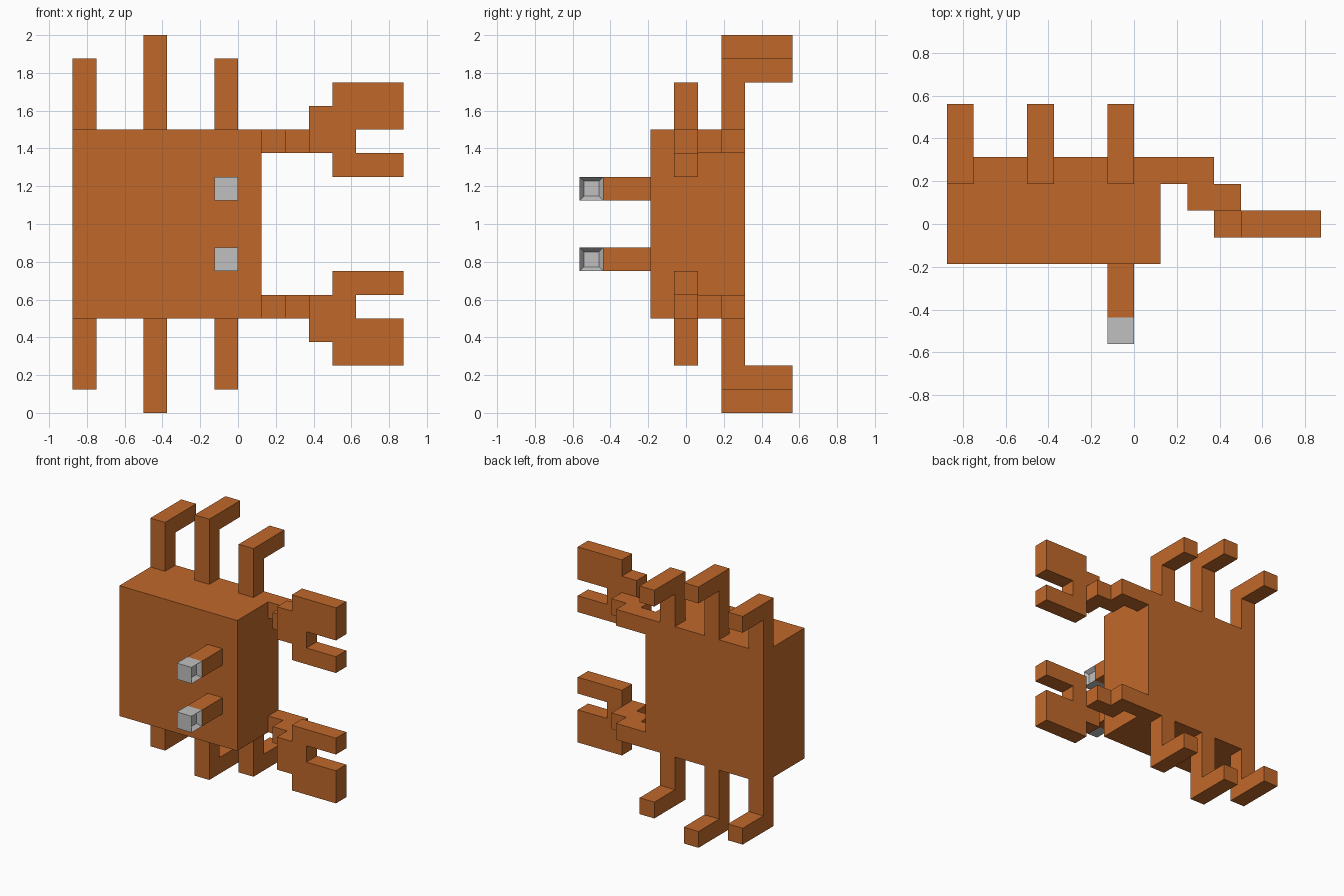
import bpy
import bmesh
from mathutils import Vector

cube = bpy.data.objects.get("Cube")
if cube:
    bpy.data.objects.remove(cube)

U = 0.125  # size of one block; the shape is symmetric about z = 1


def material(name, rgb):
    m = bpy.data.materials.new(name)
    m.use_nodes = True
    m.diffuse_color = (*rgb, 1)
    m.node_tree.nodes["Principled BSDF"].inputs["Base Color"].default_value = (*rgb, 1)
    return m


shell = material("shell orange", (0.53, 0.14, 0.023))
grey = material("eye grey", (0.53, 0.53, 0.53))


def prism(name, outline, axis, lo, hi, mat, mirror=True, recess=False):
    """Extrude an outline, in block units, along an axis from lo to hi."""
    bm = bmesh.new()
    verts = []
    for point in outline:
        co = list(point)
        co.insert(axis, lo)
        verts.append(bm.verts.new(Vector(co) * U))
    face = bm.faces.new(verts)
    ext = bmesh.ops.extrude_face_region(bm, geom=[face])["geom"]
    offset = Vector()
    offset[axis] = (hi - lo) * U
    bmesh.ops.translate(bm, vec=offset, verts=[v for v in ext if isinstance(v, bmesh.types.BMVert)])
    bmesh.ops.recalc_face_normals(bm, faces=bm.faces)
    if recess:  # sunken square pupil on the +x side
        side = [f for f in bm.faces if f.normal.x > 0.9]
        bmesh.ops.inset_region(bm, faces=side, thickness=U / 4, depth=0)
        for v in side[0].verts:
            v.co.x -= U / 4
    mesh = bpy.data.meshes.new(name)
    bm.to_mesh(mesh)
    bm.free()
    mesh.materials.append(mat)
    ob = bpy.data.objects.new(name, mesh)
    ob.location.z = 1
    bpy.context.collection.objects.link(ob)
    if mirror:
        mod = ob.modifiers.new("Mirror", "MIRROR")
        mod.use_axis = (False, False, True)
    return ob


def rect(a0, b0, a1, b1):
    return [(a0, b0), (a1, b0), (a1, b1), (a0, b1)]


X, Y, Z = 0, 1, 2

# Body
prism("body", rect(-7, -1.5, 1, 2.5), Z, -4, 4, shell, mirror=False)

# Bent legs, the middle pair longer
for name, x, top in (("rear_legs", -7, 7), ("middle_legs", -4, 8), ("front_legs", -1, 7)):
    bent = [(1.5, 4), (1.5, top), (4.5, top), (4.5, top - 1), (2.5, top - 1), (2.5, 4)]
    prism(name, bent, X, x, x + 1, shell)

# Stepped arms and open pincers
arm = [(1, 1.5), (2, 1.5), (2, 0.5), (4, 0.5), (4, 1.5), (3, 1.5), (3, 2.5), (1, 2.5)]
prism("arms", arm, Z, 3, 4, shell)
claw = [(3, 3), (4, 3), (4, 2), (7, 2), (7, 3), (5, 3),
        (5, 4), (7, 4), (7, 6), (4, 6), (4, 5), (3, 5)]
prism("claws", claw, Y, -0.5, 0.5, shell)

# Eye stalks and eyes
prism("eye_stalks", rect(-1, 1, 0, 2), Y, -3.5, -1.5, shell)
prism("eyes", rect(-1, 1, 0, 2), Y, -4.5, -3.5, grey, recess=True)
